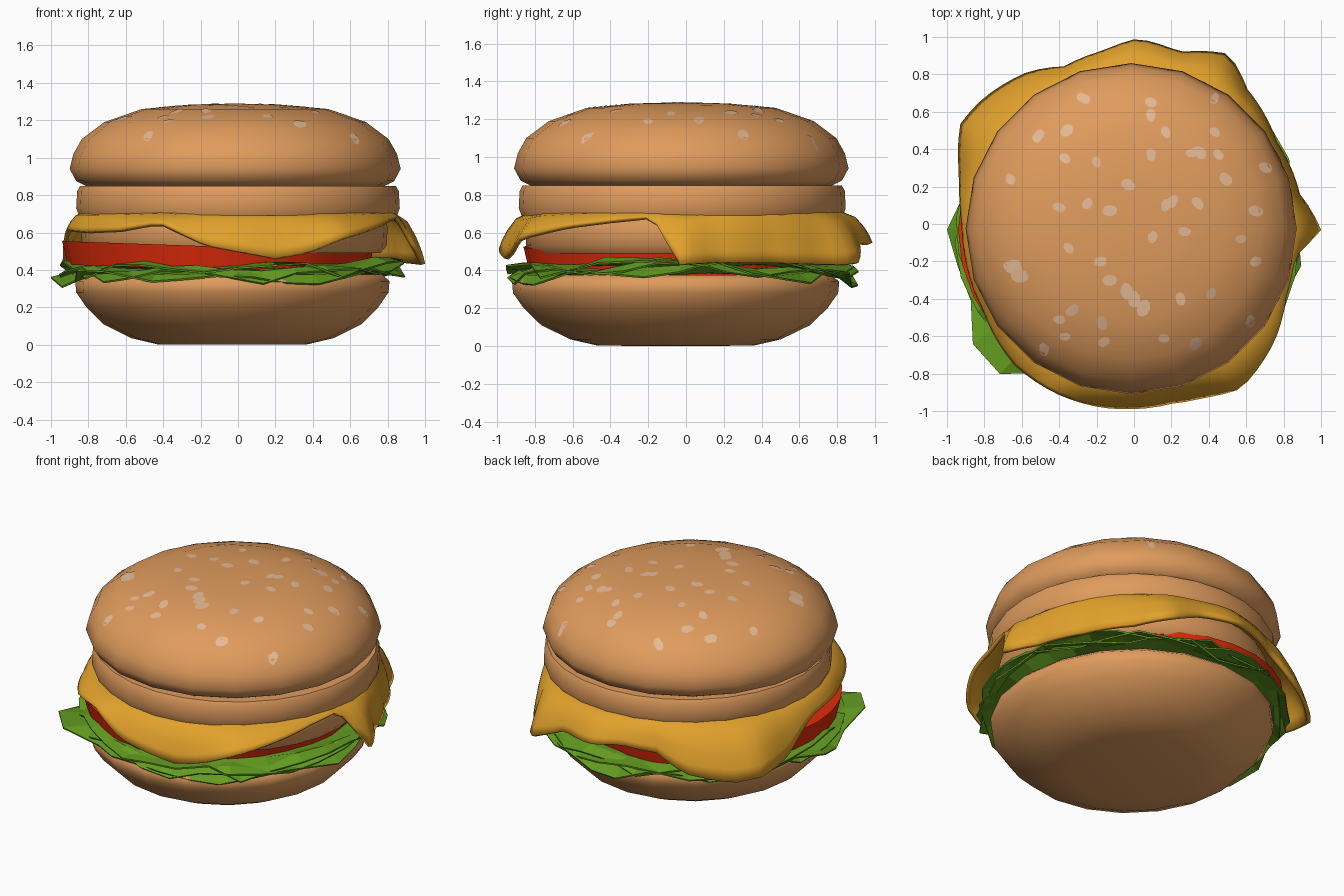
import bpy, bmesh, math, random
from mathutils import Vector

if "Cube" in bpy.data.objects:
    bpy.data.objects.remove(bpy.data.objects["Cube"])
random.seed(4)


def material(name, col):
    m = bpy.data.materials.new(name)
    m.diffuse_color = (*col, 1)
    m.use_nodes = True
    m.node_tree.nodes["Principled BSDF"].inputs["Base Color"].default_value = m.diffuse_color
    return m


BUN = material("toasted bun", (0.74, 0.33, 0.11))
CHEESE = material("cheese yellow", (0.76, 0.36, 0.025))
TOMATO = material("tomato red", (0.76, 0.025, 0.003))
GREEN = material("lettuce green", (0.125, 0.33, 0.014))
SEED = material("sesame", (0.78, 0.49, 0.30))


def finish(bm, name, mat, smooth=True, angle=40, recalc=True):
    if recalc:
        bmesh.ops.recalc_face_normals(bm, faces=bm.faces)
    me = bpy.data.meshes.new(name)
    bm.to_mesh(me)
    bm.free()
    me.materials.append(mat)
    ob = bpy.data.objects.new(name, me)
    bpy.context.collection.objects.link(ob)
    bpy.context.view_layer.objects.active = ob
    ob.select_set(True)
    if smooth:
        bpy.ops.object.shade_smooth_by_angle(angle=math.radians(angle))
    ob.select_set(False)
    return ob


def loft(bm, rings):
    """Skin closed rings; a ring with a single point closes the end."""
    rows = [[bm.verts.new(p) for p in r] for r in rings]
    for a, b in zip(rows, rows[1:]):
        n = max(len(a), len(b))
        for i in range(n):
            j = (i + 1) % n
            if len(a) == 1:
                bm.faces.new((a[0], b[i], b[j]))
            elif len(b) == 1:
                bm.faces.new((a[i], a[j], b[0]))
            else:
                bm.faces.new((a[i], a[j], b[j], b[i]))


def lathe(name, mat, profile, cx, cy, n=20, tilt=(0, 0), yscale=1, angle=40):
    rings = []
    for r, z in profile:
        ring = []
        for i in range(1 if r == 0 else n):
            t = 2 * math.pi * i / n
            x, y = r * math.cos(t), r * math.sin(t) * yscale
            ring.append((cx + x, cy + y, z + tilt[0] * x + tilt[1] * y))
        rings.append(ring)
    bm = bmesh.new()
    loft(bm, rings)
    return finish(bm, name, mat, True, angle)


# buns, patty and tomato
TOP = [(0, 0.852), (0.80, 0.85), (0.85, 0.875), (0.885, 0.94), (0.865, 1.02), (0.82, 1.10),
       (0.70, 1.19), (0.50, 1.26), (0.25, 1.283), (0, 1.29)]
lathe("bottom_bun", BUN, [(0, 0.0), (0.40, 0.002), (0.54, 0.035), (0.69, 0.11), (0.78, 0.20),
      (0.835, 0.28), (0.84, 0.34), (0.80, 0.375), (0, 0.38)], -0.03, -0.055, yscale=1.03, angle=60)
top = lathe("top_bun", BUN, TOP, -0.015, -0.025, angle=50)
lathe("middle_bun", BUN, [(0, 0.69), (0.85, 0.69), (0.865, 0.73), (0.86, 0.82), (0.845, 0.848),
      (0, 0.85)], 0, -0.02, n=28)
lathe("patty", BUN, [(0, 0.49), (0.78, 0.49), (0.815, 0.53), (0.82, 0.63), (0.80, 0.69),
      (0, 0.69)], -0.02, -0.03, n=28)
lathe("tomato_slice", TOMATO, [(0, 0.40), (0.80, 0.40), (0.83, 0.525), (0, 0.525)],
      -0.11, -0.03, n=28, tilt=(-0.035, 0.0))

# cheese: edge given as (angle, radius, height), draped over the patty
EDGE = [(-170, .91, .61), (-150, .92, .60), (-130, .98, .61), (-115, .99, .65), (-100, .985, .53),
        (-78, .97, .46), (-68, .99, .49), (-57, 1.04, .57), (-40, .97, .63), (-25, .89, .66),
        (-12, .87, .68), (-8, .90, .60), (-2, .99, .43), (10, .89, .44), (30, .87, .44),
        (50, .93, .43), (61, 1.03, .43), (75, .94, .54), (89, .98, .54), (100, .93, .56),
        (114, .91, .53), (125, .98, .43), (141, 1.04, .38), (150, 1.06, .40), (164, .96, .44),
        (172, .93, .54), (180, .91, .60), (190, .91, .61)]


def edge_at(deg):
    for a, b in zip(EDGE, EDGE[1:]):
        if a[0] <= deg <= b[0]:
            k = (deg - a[0]) / (b[0] - a[0])
            return a[1] + k * (b[1] - a[1]), a[2] + k * (b[2] - a[2])


rings = [[(0, 0, 0.70)]]
for f, g in ((None, 0), (0.45, 0.18), (0.72, 0.48), (0.9, 0.77), (1, 1)):
    ring = []
    for i in range(90):
        d = -170 + i * 4
        t = math.radians(d)
        r, z = edge_at(d)
        rr = 0.82 if f is None else 0.82 + (r - 0.82) * f
        ring.append((rr * math.cos(t), rr * math.sin(t), 0.70 - (0.70 - z) * g))
    rings.append(ring)
bm = bmesh.new()
loft(bm, rings)
cheese = finish(bm, "cheese_slice", CHEESE, True, 45)
mod = cheese.modifiers.new("thickness", 'SOLIDIFY')
mod.thickness = 0.025
mod.offset = 0

# lettuce: crinkled flat-shaded leaves with a few tips that stick out further
TIPS = ((180, 1.0), (222, 1.06), (20, 0.95), (33, 0.95), (48, 0.95))
for k in range(3):
    n = 30
    rings = [[(-0.03, -0.02, 0.39)], [], [], []]
    for i in range(n):
        t = 2 * math.pi * (i + k / 3) / n
        edge = random.uniform(0.88, 0.95)
        for tip, size in TIPS:
            if k == 0 and abs(math.degrees(t) - tip) <= 6.01:
                edge = size - 0.02
        lift = 0.05 * max(0, math.cos(t)) ** 6
        for ring, r, z, wob in ((1, 0.76, 0.39, 0.008), (2, 0.85, 0.38, 0.022), (3, edge, 0.36, 0.045)):
            wave = wob * (0.8 * math.sin(t * 7 + k * 2.1) + random.uniform(-0.5, 0.5))
            rings[ring].append((-0.02 + r * math.cos(t), -0.03 + r * math.sin(t),
                                z + 0.022 * k + wave + (lift if ring > 1 else 0)))
    bm = bmesh.new()
    loft(bm, rings)
    leaf = finish(bm, f"lettuce_leaf_{k + 1}", GREEN, False)
    mod = leaf.modifiers.new("thickness", 'SOLIDIFY')
    mod.thickness = 0.01

# sesame seeds: thin irregular patches that follow the top bun
SEEDS = [(.09, .65), (.09, .58), (-.51, .47), (-.36, .5), (-.37, .35), (-.2, .33), (-.03, .21),
         (.09, .37), (.31, .38), (.35, .38), (.45, .37), (.17, .49), (.43, .49), (.43, .67), (-.4, .09),
         (-.25, .11), (-.13, .07), (.17, .1), (.21, .12), (.34, .11), (.1, -.07), (.27, -.04), (.57, -.08),
         (.65, .07), (-.64, -.24), (-.61, -.28), (-.35, -.13), (-.18, -.2), (-.13, -.3),
         (-.04, -.36), (0, -.4), (.05, -.45), (.25, -.4), (.41, -.37), (-.33, -.46), (-.4, -.51),
         (-.37, -.6), (-.17, -.53), (-.16, -.63), (.16, -.61), (.33, -.64), (.62, -.52),
         (.65, -.2), (.49, .24), (-.66, .24), (-.27, .67), (-.65, -.22), (-.48, -.67), (.7, .3)]
BIG = (24, 25, 29, 30, 31, 46)


def on_bun(x, y):
    hit, pos, nor, _ = top.ray_cast(Vector((x, y, 2)), Vector((0, 0, -1)))
    return pos + nor * 0.0025


bm = bmesh.new()
for k, (x, y) in enumerate(SEEDS):
    s = 0.042 if k in BIG else random.uniform(0.026, 0.036)
    turn = random.uniform(0, math.pi)
    mid = bm.verts.new(on_bun(x, y))
    rim = []
    for i in range(9):
        a = 2 * math.pi * i / 9
        u, v = s * 1.15 * math.cos(a), s * 0.85 * math.sin(a) * random.uniform(0.8, 1.15)
        rim.append(bm.verts.new(on_bun(x + u * math.cos(turn) - v * math.sin(turn),
                                       y + u * math.sin(turn) + v * math.cos(turn))))
    for i in range(9):
        bm.faces.new((mid, rim[i], rim[(i + 1) % 9]))
finish(bm, "sesame_seeds", SEED, True, 60, recalc=False)
